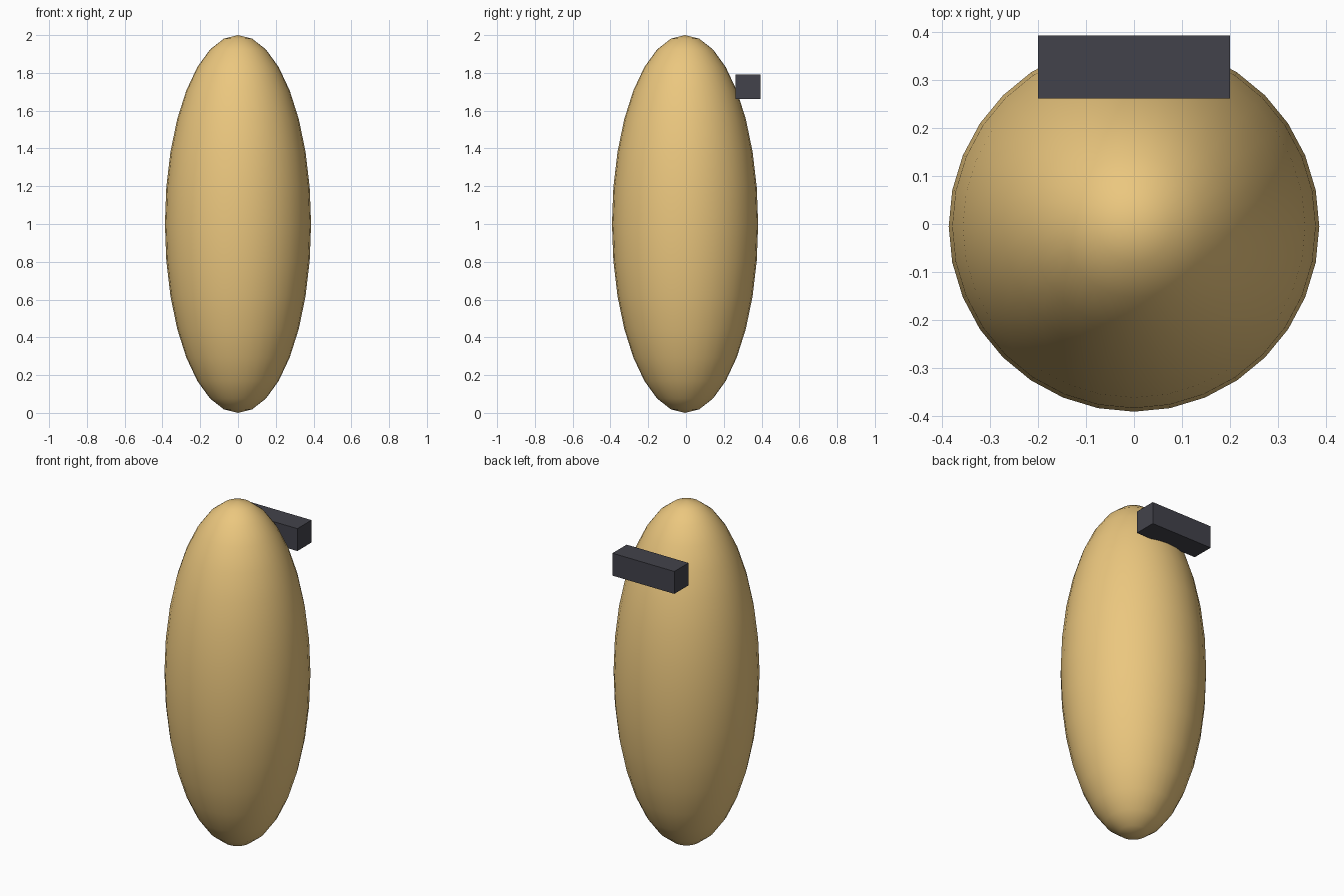
import bpy

if "Cube" in bpy.data.objects:
    bpy.data.objects.remove(bpy.data.objects["Cube"])


def material(name, color):
    m = bpy.data.materials.new(name)
    m.diffuse_color = color
    m.use_nodes = True
    m.node_tree.nodes["Principled BSDF"].inputs["Base Color"].default_value = m.diffuse_color
    return m


def finish(name, scale, mat):
    ob = bpy.context.object
    ob.name = name
    ob.scale = scale
    bpy.ops.object.transform_apply(location=False, rotation=False, scale=True)
    ob.data.materials.append(mat)
    return ob


# Tall smooth egg-shaped body
bpy.ops.mesh.primitive_uv_sphere_add(segments=32, ring_count=16, radius=1,
                                     location=(0, -0.005, 1))
finish("body", (0.387, 0.387, 1), material("tan", (0.83, 0.57, 0.21, 1)))
bpy.ops.object.shade_smooth()

# Dark bar set into the upper back
bpy.ops.mesh.primitive_cube_add(size=1, location=(0, 0.328, 1.726))
finish("back_bar", (0.4, 0.131, 0.131), material("dark_grey", (0.055, 0.055, 0.07, 1)))
